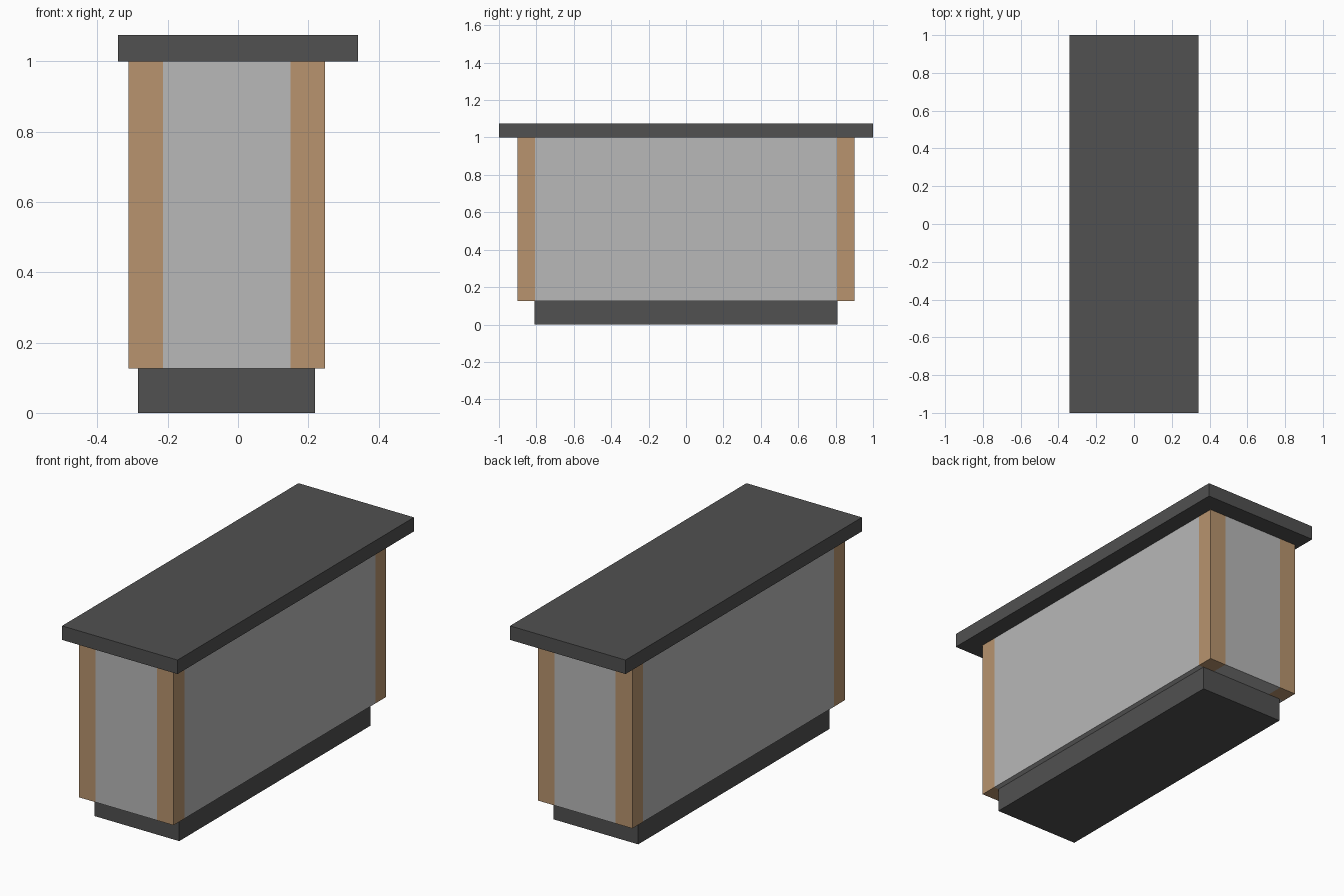
import bpy
import bmesh
from mathutils import Vector

cube = bpy.data.objects.get("Cube")
if cube:
    bpy.data.objects.remove(cube, do_unlink=True)


def material(name, color):
    mat = bpy.data.materials.new(name)
    mat.use_nodes = True
    mat.diffuse_color = (*color, 1)
    mat.node_tree.nodes["Principled BSDF"].inputs["Base Color"].default_value = (*color, 1)
    return mat


def box(name, low, high, mats, cuts=(), rule=None):
    """Box between two corners, optionally sliced and coloured by a rule."""
    low, high = Vector(low), Vector(high)
    bm = bmesh.new()
    bmesh.ops.create_cube(bm, size=1)
    for v in bm.verts:
        v.co = (low + high) / 2 + v.co * (high - low)
    for axis, value in cuts:
        normal = Vector((0, 0, 0))
        normal[axis] = 1
        bmesh.ops.bisect_plane(bm, geom=bm.verts[:] + bm.edges[:] + bm.faces[:],
                               plane_co=normal * value, plane_no=normal)
    if rule:
        for f in bm.faces:
            f.material_index = rule(f.calc_center_median())
    mesh = bpy.data.meshes.new(name)
    bm.to_mesh(mesh)
    bm.free()
    for m in mats:
        mesh.materials.append(m)
    obj = bpy.data.objects.new(name, mesh)
    bpy.context.collection.objects.link(obj)


dark = material("dark grey", (0.082, 0.082, 0.082))
grey = material("panel grey", (0.479, 0.479, 0.479))
wood = material("light wood", (0.479, 0.296, 0.156))

# Plinth and overhanging countertop
box("plinth", (-0.284, -0.81, 0), (0.219, 0.81, 0.127), [dark])
box("countertop", (-0.342, -1, 1.0), (0.342, 1, 1.075), [dark])

# Cabinet body with flush wooden corner posts around grey panels
x_low, x_high, y_edge = -0.213, 0.15, 0.808


def corner_is_wood(c):
    return int(not x_low < c.x < x_high and abs(c.y) > y_edge)


box("cabinet_body", (-0.312, -0.9, 0.127), (0.248, 0.9, 1.0), [grey, wood],
    [(0, x_low), (0, x_high), (1, -y_edge), (1, y_edge)], corner_is_wood)
